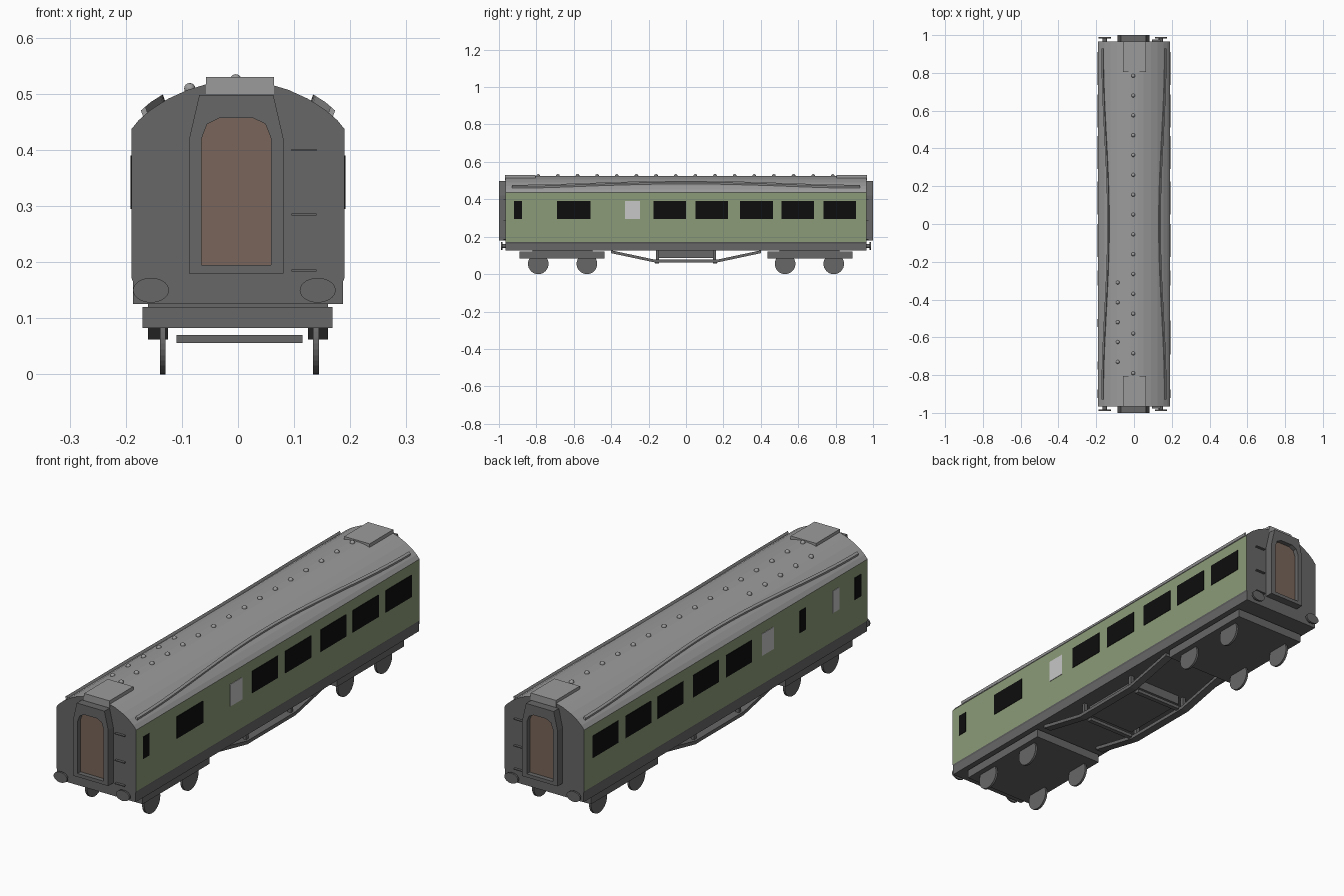
import bpy, bmesh, math
from mathutils import Matrix

if "Cube" in bpy.data.objects:
    bpy.data.objects.remove(bpy.data.objects["Cube"])

def material(name, col):
    m = bpy.data.materials.new(name)
    m.diffuse_color = (*col, 1)
    m.use_nodes = True
    m.node_tree.nodes["Principled BSDF"].inputs["Base Color"].default_value = m.diffuse_color
    return m

GREY = material("dark_grey", (0.135, 0.135, 0.135))
ROOF = material("roof_grey", (0.33, 0.33, 0.33))
GREEN = material("sage_green", (0.26, 0.33, 0.19))
BLACK = material("black_glass", (0.004, 0.004, 0.004))
FROST = material("frosted_glass", (0.58, 0.57, 0.58))
BROWN = material("door_brown", (0.19, 0.13, 0.10))

def finish(name, bm, *mats):
    bmesh.ops.recalc_face_normals(bm, faces=bm.faces)
    me = bpy.data.meshes.new(name)
    bm.to_mesh(me)
    bm.free()
    for m in mats:
        me.materials.append(m)
    ob = bpy.data.objects.new(name, me)
    bpy.context.collection.objects.link(ob)
    return ob

def box(name, x0, x1, y0, y1, z0, z1, mat):
    bm = bmesh.new()
    bmesh.ops.create_cube(bm, size=1)
    for v in bm.verts:
        v.co = ((x0 + x1) / 2 + v.co.x * (x1 - x0),
                (y0 + y1) / 2 + v.co.y * (y1 - y0),
                (z0 + z1) / 2 + v.co.z * (z1 - z0))
    return finish(name, bm, mat)

def loft(bm, loops, caps=True):
    """Skin a list of equally sized closed loops."""
    rings = [[bm.verts.new(p) for p in loop] for loop in loops]
    n = len(rings[0])
    for a, b in zip(rings, rings[1:]):
        for i in range(n):
            bm.faces.new((a[i], a[(i + 1) % n], b[(i + 1) % n], b[i]))
    if caps:
        bm.faces.new(rings[0])
        bm.faces.new(rings[-1])
    return rings

def disc(name, centre, rx, rz, length, axis, mat, sides=28):
    bm = bmesh.new()
    bmesh.ops.create_cone(bm, cap_ends=True, segments=sides, radius1=1, radius2=1, depth=length)
    if axis == 'Y':
        m = Matrix.Rotation(math.pi / 2, 4, 'X')
        s = Matrix.Diagonal((rx, 1, rz, 1))
    else:
        m = Matrix.Rotation(math.pi / 2, 4, 'Y')
        s = Matrix.Diagonal((1, rx, rz, 1))
    bm.transform(Matrix.Translation(centre) @ s @ m)
    return finish(name, bm, mat)

# Body shell: one cross-section, coloured by height and direction
half_roof = [(0.19, 0.437), (0.177, 0.453), (0.155, 0.472), (0.125, 0.491),
             (0.09, 0.507), (0.05, 0.519), (0.018, 0.524)]
right = [(0.187, 0.125), (0.187, 0.165), (0.19, 0.172)] + half_roof
section = right + [(-x, z) for x, z in reversed(right)]
bm = bmesh.new()
loft(bm, [[(x, y, z) for x, z in section] for y in (-0.965, 0.965)])
bm.normal_update()
for f in bm.faces:
    z = f.calc_center_median().z
    if abs(f.normal.y) > 0.9 or z < 0.17:
        f.material_index = 0
    else:
        f.material_index = 2 if z < 0.43 else 1
finish("body_shell", bm, GREY, ROOF, GREEN)

def roof_z(x):
    x = abs(x)
    for (x0, z0), (x1, z1) in zip(half_roof, half_roof[1:]):
        if x >= x1:
            return z0 + (z1 - z0) * (x0 - x) / (x0 - x1)
    return 0.524

# Side windows as thin plates
saloon = [(-0.175, 0.0), (0.05, 0.225), (0.29, 0.465), (0.51, 0.685), (0.735, 0.91)]
panes = {1: [(a, b, BLACK) for a, b in saloon + [(-0.92, -0.877), (-0.69, -0.51)]]
            + [(-0.325, -0.245, FROST)],
         -1: [(a, b, BLACK) for a, b in saloon + [(-0.92, -0.877), (-0.545, -0.502)]]
             + [(-0.325, -0.245, FROST), (-0.77, -0.727, FROST)]}
for s, lst in panes.items():
    for a, b, mat in lst:
        x0, x1 = sorted((s * 0.187, s * 0.192))
        box("window", x0, x1, a, b, 0.295, 0.39, mat)

# Curved rain strips on the roof
for s in (1, -1):
    loops = []
    for i in range(33):
        t = i / 16 - 1
        x = 0.133 + 0.031 * (1 - math.cos(math.pi * t)) / 2
        z = roof_z(x)
        loops.append([(s * (x + u), 0.93 * t, z + w) for u, w in
                      ((-0.005, -0.004), (0.001, 0.013), (0.009, 0.006), (0.004, -0.008))])
    bm = bmesh.new()
    loft(bm, loops)
    finish("rain_strip", bm, ROOF)

# Roof ventilators
vents = [(-0.004, 0.785 - i * 0.105) for i in range(16)] + [(-0.086, -0.31 - i * 0.105) for i in range(5)]
for x, y in vents:
    bm = bmesh.new()
    bmesh.ops.create_uvsphere(bm, u_segments=12, v_segments=8, radius=0.01)
    bm.transform(Matrix.Translation((x, y, roof_z(x) + 0.001)))
    ob = finish("roof_vent", bm, ROOF)
    ob.data.shade_smooth()

# Things repeated at both ends
outer = [(-0.084, 0.18), (-0.084, 0.42), (-0.066, 0.498), (-0.03, 0.498)]
inner = [(-0.062, 0.195), (-0.062, 0.42), (-0.052, 0.446), (-0.03, 0.457)]
outer += [(-x, z) for x, z in reversed(outer)]
inner += [(-x, z) for x, z in reversed(inner)]
for e in (-1, 1):
    def span(a, b):
        return sorted((e * a, e * b))
    # Gangway frame with recessed door
    bm = bmesh.new()
    rings = loft(bm, [[(x - 0.003, e * y, z) for x, z in prof] for prof, y in
                      ((outer, 0.96), (outer, 1.0), (inner, 1.0), (inner, 0.98))])
    for f in bm.faces:
        if all(v in rings[-1] for v in f.verts):
            f.material_index = 1
    finish("gangway", bm, GREY, BROWN)
    # Raised roof hatch
    box("roof_hatch", -0.057, 0.064, *span(0.805, 0.967), 0.50, 0.53, ROOF)
    # Buffers
    for x in (-0.155, 0.142):
        disc("buffer_head", (x, e * 0.985, 0.15), 0.032, 0.022, 0.008, 'Y', GREY)
        disc("buffer_stem", (x, e * 0.97, 0.15), 0.011, 0.011, 0.03, 'Y', GREY, 12)
    # Climbing rungs on one side of the end wall
    for z in (0.185, 0.285, 0.40):
        box("end_rung", 0.095, 0.14, *span(0.96, 0.976), z - 0.002, z + 0.002, GREY)
    # Bogie frame, mount and wheels
    box("bogie_frame", -0.17, 0.168, *span(0.435, 0.89), 0.083, 0.12, GREY)
    box("bogie_mount", -0.16, 0.16, *span(0.50, 0.82), 0.118, 0.127, GREY)
    for y in (0.53, 0.79):
        for x in (-0.134, 0.139):
            disc("wheel", (x, e * y, 0.055), 0.055, 0.055, 0.01, 'X', GREY, 32)
    # Cross bar and posts of the underframe truss
    box("truss_cross_bar", -0.11, 0.115, *span(0.145, 0.165), 0.056, 0.07, GREY)
    for x in (-0.143, 0.143):
        box("truss_post", x - 0.008, x + 0.008, *span(0.145, 0.16), 0.07, 0.127, GREY)

# Sloping truss bars below the floor
bar = [(-0.40, 0.127), (-0.165, 0.077), (0.165, 0.077), (0.40, 0.127)]
for x0, x1 in ((-0.16, -0.125), (0.125, 0.16)):
    bm = bmesh.new()
    loft(bm, [[(x0, y, z - 0.015), (x1, y, z - 0.015), (x1, y, z), (x0, y, z)] for y, z in bar])
    finish("truss_bar", bm, GREY)

# Equipment box between the trusses
box("equipment_box", -0.115, 0.115, -0.155, 0.155, 0.085, 0.127, GREY)
